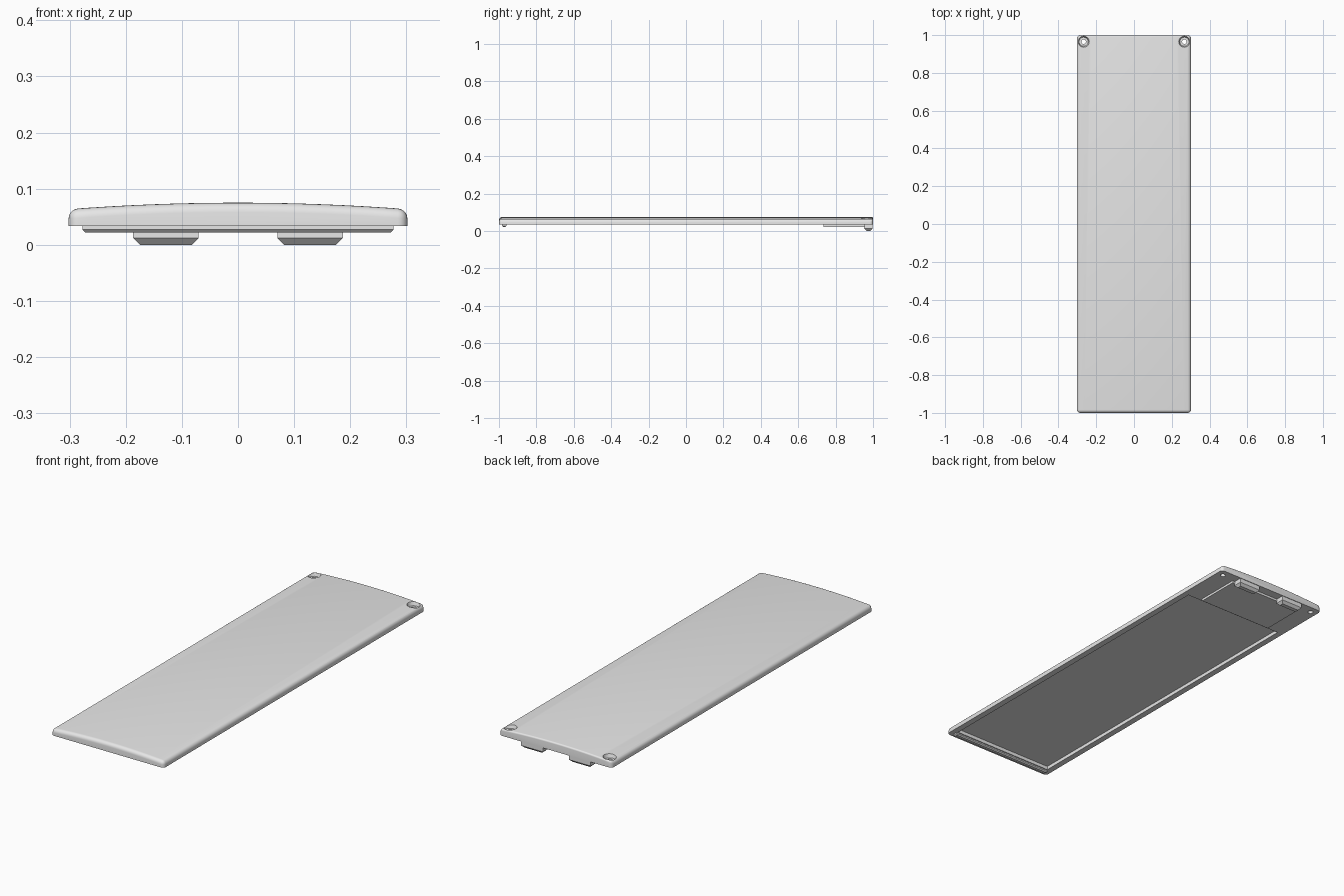
import bpy
import bmesh

cube = bpy.data.objects.get("Cube")
if cube:
    bpy.data.objects.remove(cube, do_unlink=True)

grey = bpy.data.materials.new("light grey plastic")
grey.use_nodes = True
grey.diffuse_color = (0.8, 0.8, 0.8, 1)
grey.node_tree.nodes["Principled BSDF"].inputs["Base Color"].default_value = (0.8, 0.8, 0.8, 1)

HALF_W, BOTTOM, CROWN, DROP = 0.302, 0.033, 0.075, 0.0116


def finish(name, bm):
    """Turn a bmesh into a named, coloured object."""
    bmesh.ops.recalc_face_normals(bm, faces=bm.faces)
    mesh = bpy.data.meshes.new(name)
    bm.to_mesh(mesh)
    bm.free()
    mesh.materials.append(grey)
    obj = bpy.data.objects.new(name, mesh)
    bpy.context.collection.objects.link(obj)
    return obj


def activate(obj):
    bpy.ops.object.select_all(action='DESELECT')
    obj.select_set(True)
    bpy.context.view_layer.objects.active = obj


def block(name, xs, ys, zs, chamfer=0.0):
    """Box whose lower rim is chamfered."""
    def ring(z, inset):
        (x0, x1), (y0, y1) = xs, ys
        return [bm.verts.new((x, y, z)) for x, y in (
            (x0 + inset, y0 + inset), (x1 - inset, y0 + inset),
            (x1 - inset, y1 - inset), (x0 + inset, y1 - inset))]
    bm = bmesh.new()
    rings = [ring(zs[0], chamfer)]
    if chamfer:
        rings.append(ring(zs[0] + chamfer, 0))
    rings.append(ring(zs[1], 0))
    for a, b in zip(rings, rings[1:]):
        for i in range(4):
            j = (i + 1) % 4
            bm.faces.new((a[i], a[j], b[j], b[i]))
    bm.faces.new(rings[0])
    bm.faces.new(rings[-1])
    return finish(name, bm)


def cone(name, x, y, z0, z1, r0, r1):
    bm = bmesh.new()
    bmesh.ops.create_cone(bm, cap_ends=True, segments=32, radius1=r0, radius2=r1, depth=z1 - z0)
    bmesh.ops.translate(bm, verts=bm.verts, vec=(x, y, (z0 + z1) / 2))
    return finish(name, bm)


def cut(target, cutter):
    mod = target.modifiers.new("cut", 'BOOLEAN')
    mod.operation, mod.solver, mod.object = 'DIFFERENCE', 'EXACT', cutter
    activate(target)
    bpy.ops.object.modifier_apply(modifier=mod.name)
    bpy.data.objects.remove(cutter, do_unlink=True)


# Domed panel: crowned cross-section extruded front to back
bm = bmesh.new()
steps = 16
section = [(-HALF_W, BOTTOM)]
for i in range(steps + 1):
    t = 2 * i / steps - 1
    section.append((HALF_W * t, CROWN - DROP * t * t))
section.append((HALF_W, BOTTOM))
front, back = [[bm.verts.new((x, y, z)) for x, z in section] for y in (-1, 1)]
bm.faces.new(front)
bm.faces.new(back)
for i in range(len(section)):
    j = (i + 1) % len(section)
    bm.faces.new((front[i], front[j], back[j], back[i]))

# Round the upper rim and upright corners, more gently along the back
weight = bm.edges.layers.float.new("bevel_weight_edge")
for e in bm.edges:
    a, b = (v.co for v in e.verts)
    across = abs(a.y - b.y) < 0.1
    upright = abs(a.x - b.x) < 1e-5 and across
    above = min(a.z, b.z) > BOTTOM + 0.001
    if upright:
        e[weight] = 1.0
    elif above and across:
        e[weight] = 1.0 if a.y < 0 else 0.45
    elif above and abs(a.x) > HALF_W - 0.001:
        e[weight] = 1.0
panel = finish("cover_panel", bm)
bevel = panel.modifiers.new("rounded rim", 'BEVEL')
bevel.limit_method, bevel.width, bevel.segments = 'WEIGHT', 0.017, 5
activate(panel)
bpy.ops.object.modifier_apply(modifier=bevel.name)

# Shallow recess in the underside
cut(panel, block("recess_cutter", (-0.272, 0.272), (-0.955, 0.72), (0.0, 0.05)))

# Countersunk screw holes in the back corners
for side in (-1, 1):
    x, y = side * 0.267, 0.965
    cut(panel, cone("countersink_cutter", x, y, 0.05, 0.085, 0.024, 0.036))
    cut(panel, cone("hole_cutter", x, y, 0.0, 0.1, 0.012, 0.012))

activate(panel)
bpy.ops.object.shade_smooth_by_angle(angle=0.6)

# Front locating lip and rear mounting pad
block("front_lip", (-0.277, 0.277), (-0.984, -0.96), (0.022, 0.035), 0.005)
block("rear_pad", (-0.2, 0.2), (0.735, 0.957), (0.022, 0.035))

# Two latch tabs under the back edge
for side, label in ((-1, "right"), (1, "left")):
    xs = sorted((side * 0.07, side * 0.187))
    block("latch_tab_" + label, xs, (0.953, 0.997), (0.0, 0.036), 0.012)
